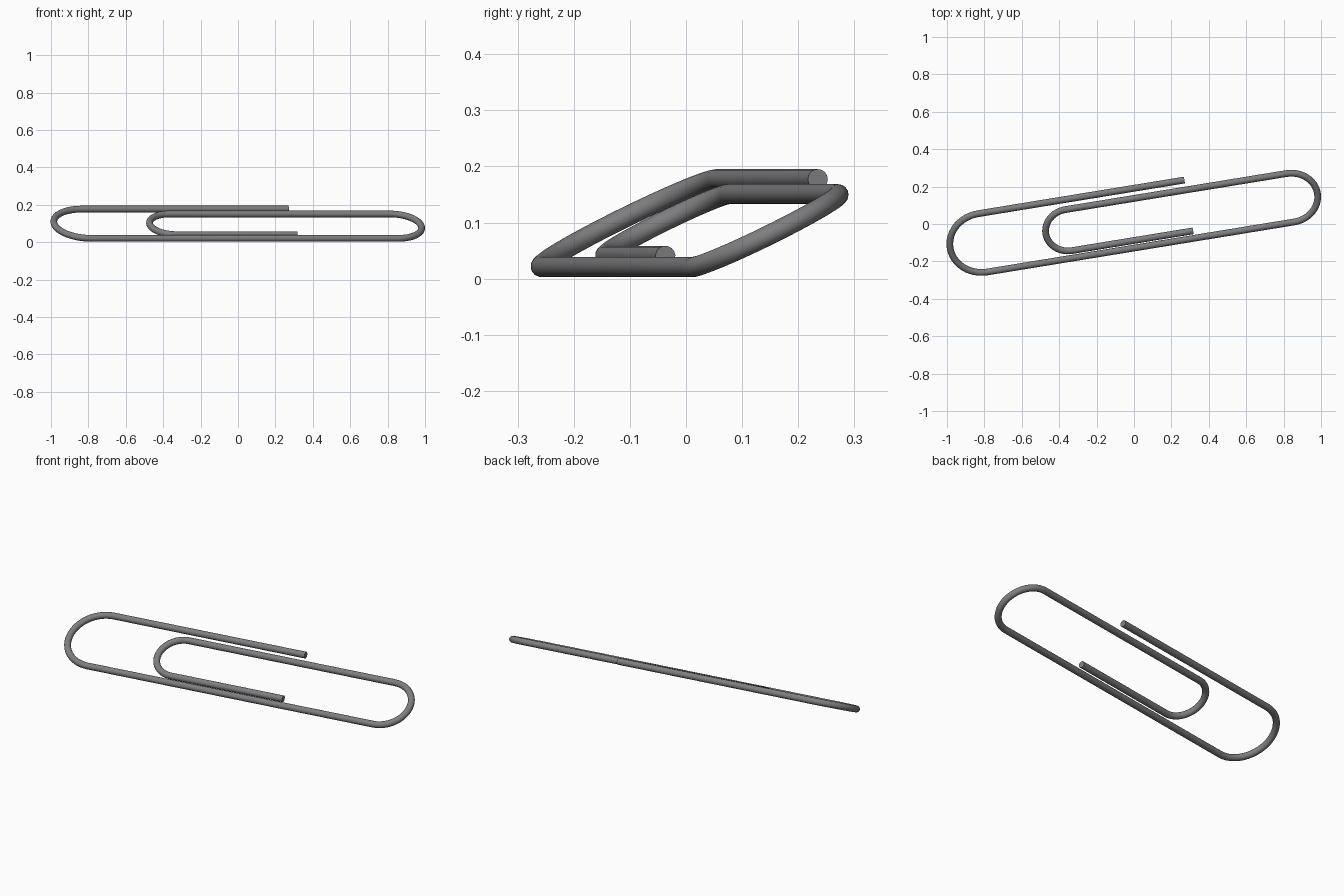
import bpy
import math
from mathutils import Matrix, Vector

if "Cube" in bpy.data.objects:
    bpy.data.objects.remove(bpy.data.objects["Cube"])

WIRE = 0.018                      # wire radius
TILT = math.radians(26.4)         # lean of the clip about its long axis
TURN = math.radians(9.26)         # turn of the clip on the ground


def arc(cx, cy, r, start, sweep, steps=24):
    """Points of an arc in the flat clip plane."""
    return [(cx + r * math.cos(start + sweep * i / steps),
             cy + r * math.sin(start + sweep * i / steps))
            for i in range(steps + 1)]


# Wire runs, as distances across the flat clip
k = 1 / math.cos(TILT)
outer_top, inner_top, inner_low, outer_low = [v * k for v in (0.1885, 0.135, -0.087, -0.127)]


def bend(u, top, low, start, sweep):
    return arc(u, (top + low) / 2, (top - low) / 2, start, sweep)


# Centre line: free end, outer left bend, right bend, inner left bend, free end
half = math.pi / 2
path = [(0.304, outer_top)]
path += bend(-0.815, outer_top, outer_low, half, math.pi)
path += bend(0.848, inner_top, outer_low, -half, math.pi)
path += bend(-0.350, inner_top, inner_low, half, math.pi)
path += [(0.306, inner_low)]

# Round wire swept along the centre line
place = Matrix.Rotation(TURN, 4, 'Z') @ Matrix.Rotation(TILT, 4, 'X')
curve = bpy.data.curves.new("clip_wire", 'CURVE')
curve.dimensions = '3D'
curve.bevel_depth = WIRE
curve.bevel_resolution = 6
curve.use_fill_caps = True
spline = curve.splines.new('POLY')
spline.points.add(len(path) - 1)
for point, (u, v) in zip(spline.points, path):
    p = place @ Vector((u, v, 0))
    point.co = (p.x, p.y, p.z + 0.0838, 1)

clip = bpy.data.objects.new("clip_wire", curve)
bpy.context.collection.objects.link(clip)
bpy.context.view_layer.objects.active = clip
clip.select_set(True)
bpy.ops.object.convert(target='MESH')
clip = bpy.context.object
bpy.ops.object.shade_smooth_by_angle(angle=math.radians(40))

# Steel grey
steel = bpy.data.materials.new("steel_grey")
steel.diffuse_color = (0.21, 0.21, 0.22, 1)
steel.use_nodes = True
steel.node_tree.nodes["Principled BSDF"].inputs["Base Color"].default_value = steel.diffuse_color
clip.data.materials.clear()
clip.data.materials.append(steel)
